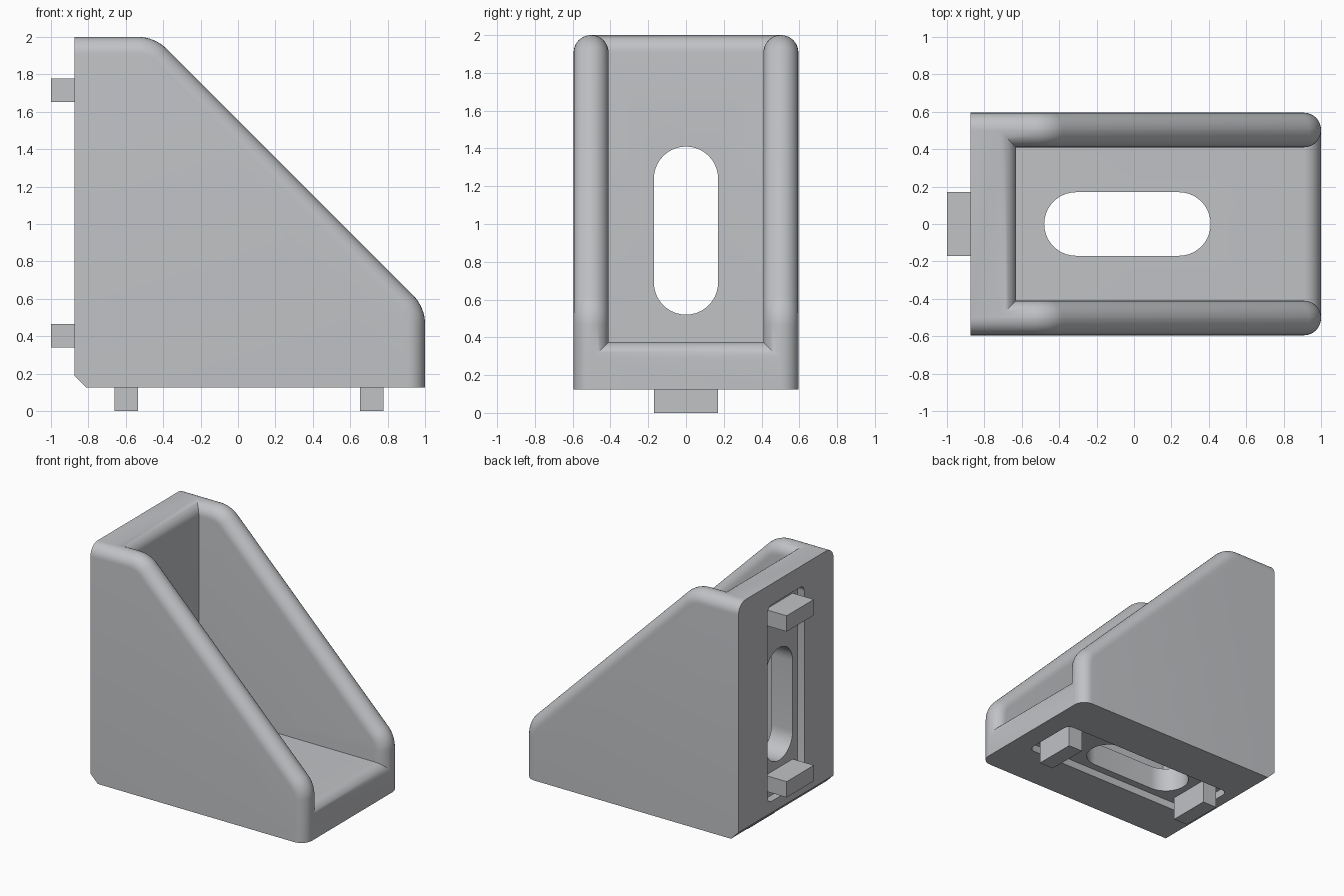
import bpy, bmesh, math
from mathutils import Vector

if "Cube" in bpy.data.objects:
    bpy.data.objects.remove(bpy.data.objects["Cube"], do_unlink=True)

grey = bpy.data.materials.new("light_grey")
grey.use_nodes = True
colour = (0.53, 0.54, 0.56, 1)
grey.diffuse_color = colour
grey.node_tree.nodes["Principled BSDF"].inputs["Base Color"].default_value = colour

WALL_IN, WALL_OUT = 0.41, 0.595
PLATE = 0.25           # thickness of the base and back plates
LOW, HIGH = -0.875, 1.0


def prism(name, points, offset):
    """Extrude a closed loop of 3D points along offset."""
    bm = bmesh.new()
    face = bm.faces.new([bm.verts.new(p) for p in points])
    new = bmesh.ops.extrude_face_region(bm, geom=[face])["geom"]
    verts = [v for v in new if isinstance(v, bmesh.types.BMVert)]
    bmesh.ops.translate(bm, verts=verts, vec=offset)
    bmesh.ops.recalc_face_normals(bm, faces=bm.faces)
    mesh = bpy.data.meshes.new(name)
    bm.to_mesh(mesh)
    bm.free()
    mesh.materials.append(grey)
    obj = bpy.data.objects.new(name, mesh)
    bpy.context.collection.objects.link(obj)
    return obj


def activate(obj):
    bpy.ops.object.select_all(action="DESELECT")
    obj.select_set(True)
    bpy.context.view_layer.objects.active = obj


def cut(obj, cutter):
    mod = obj.modifiers.new("cut", "BOOLEAN")
    mod.operation, mod.solver, mod.object = "DIFFERENCE", "EXACT", cutter
    activate(obj)
    bpy.ops.object.modifier_apply(modifier=mod.name)
    bpy.data.objects.remove(cutter, do_unlink=True)


def arc(cx, cy, r, start, end, steps):
    angles = [math.radians(start + (end - start) * i / steps) for i in range(steps + 1)]
    return [(cx + r * math.cos(a), cy + r * math.sin(a)) for a in angles]


def rounded_rect(u0, u1, half, r, steps):
    pts = []
    for cx, cy, a in ((u1 - r, half - r, 0), (u0 + r, half - r, 90),
                      (u0 + r, r - half, 180), (u1 - r, r - half, 270)):
        for p in arc(cx, cy, r, a, a + 90, steps):
            if not pts or (Vector(p) - Vector(pts[-1])).length > 1e-4:
                pts.append(p)
    if (Vector(pts[0]) - Vector(pts[-1])).length < 1e-4:
        pts.pop()
    return pts


def on_base(u, y, w):
    return Vector((u, y, w))


def on_back(u, y, w):
    return Vector((w - 1, y, u + 1))


def plate_prism(name, place, loop, w0, w1):
    pts = [place(u, y, w0) for u, y in loop]
    return prism(name, pts, place(0, 0, w1) - place(0, 0, w0))


# Side outline: softened corners on the slope, small chamfer at the heel
r, tangent, corner = 0.217, 0.09, -0.445
outline = [(LOW, 0.19), (LOW + 0.065, 0.125), (HIGH, 0.125)]
outline += arc(HIGH - r, 1 + corner - tangent, r, 0, 45, 8)
outline += arc(corner - tangent, 2 - r, r, 45, 90, 8)
outline += [(LOW, 2)]
body = prism("bracket_body", [(x, -WALL_OUT, z) for x, z in outline], (0, 2 * WALL_OUT, 0))

# Open pocket between the two side walls
x0, z0 = LOW + PLATE - 0.005, 0.125 + PLATE
pocket = prism("pocket_cutter",
               [(x0, -WALL_IN, z0), (3, -WALL_IN, z0), (3, -WALL_IN, 3), (x0, -WALL_IN, 3)],
               (0, 2 * WALL_IN, 0))
cut(body, pocket)

# Full round along the rim of the walls and plates
bm = bmesh.new()
bm.from_mesh(body.data)
bm.normal_update()


def is_rim(face):
    c, n = face.calc_center_median(), face.normal
    return abs(n.y) < 0.1 and n.x + n.z > 0.5 and c.x + c.z > 1


rim = []
for e in bm.edges:
    if len(e.link_faces) == 2:
        a, b = e.link_faces
        if is_rim(a) != is_rim(b):
            other = b if is_rim(a) else a
            if min(other.normal.x, other.normal.z) > -0.5:
                rim.append(e)
bmesh.ops.bevel(bm, geom=rim, offset=0.0915, offset_type="OFFSET", segments=8,
                profile=0.5, affect="EDGES", clamp_overlap=False)
bm.to_mesh(body.data)
bm.free()

# Recess, through slot and locating tabs on the base and back plates
for side, place in (("base", on_base), ("back", on_back)):
    cut(body, plate_prism("recess_cutter", place, rounded_rect(-0.72, 0.835, 0.23, 0.05, 4), -0.1, 0.185))
    cut(body, plate_prism("slot_cutter", place, rounded_rect(-0.48, 0.41, 0.17, 0.17, 10), -0.1, 0.55))
    for label, u in (("inner", -0.66), ("outer", 0.652)):
        loop = [(u, -0.17), (u + 0.125, -0.17), (u + 0.125, 0.17), (u, 0.17)]
        plate_prism(f"{side}_{label}_tab", place, loop, 0, 0.186)

activate(body)
bpy.ops.object.shade_smooth_by_angle(angle=math.radians(30))
